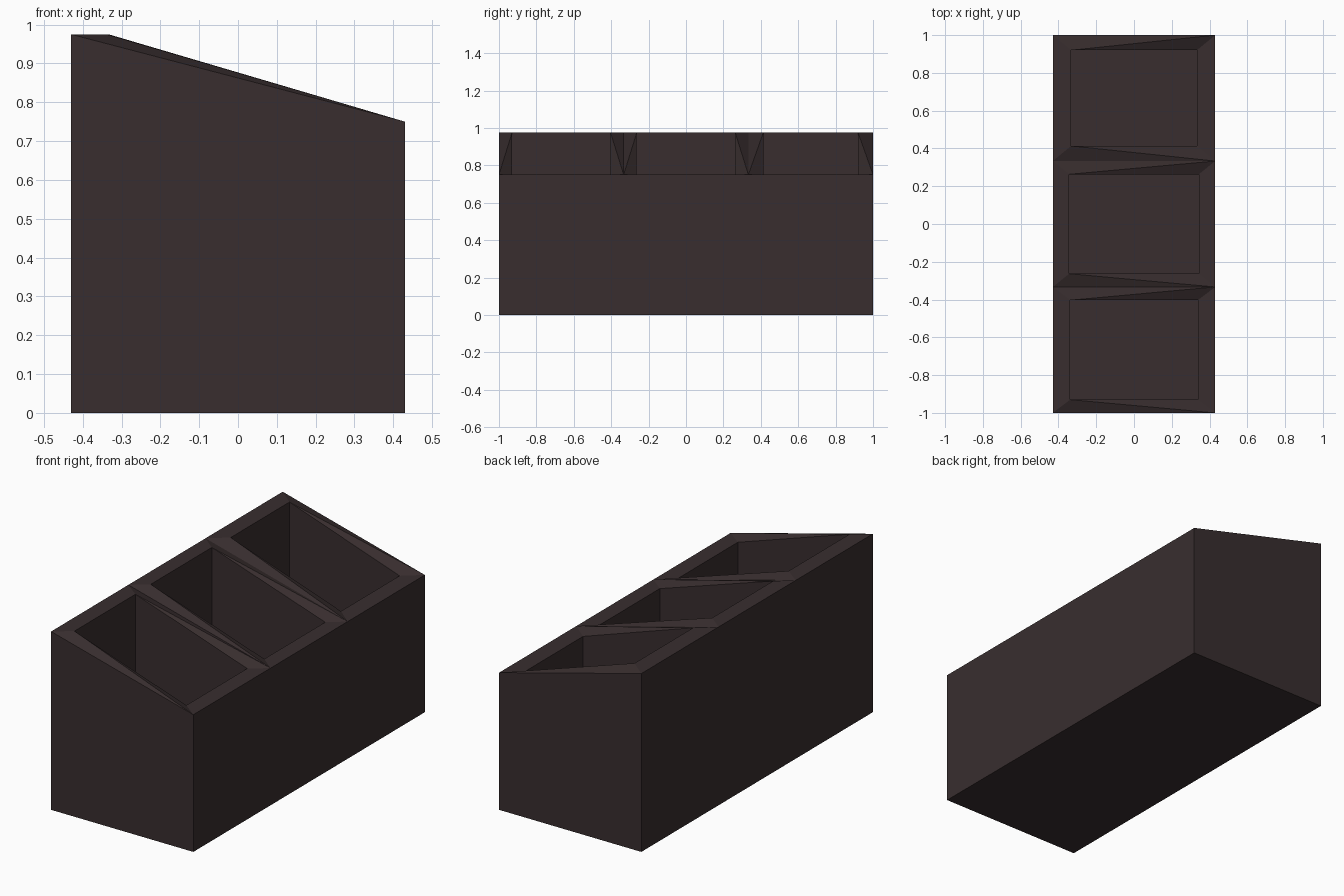
import bpy, bmesh

if "Cube" in bpy.data.objects:
    bpy.data.objects.remove(bpy.data.objects["Cube"])

HALF_W, HIGH, LOW, FLOOR = 0.43, 0.975, 0.75, 0.10

bm = bmesh.new()


def face(*pts):
    bm.faces.new([bm.verts.new(p) for p in pts])


def rect(x0, x1, y0, y1, z_left, z_right):
    # corners: left-front, right-front, right-back, left-back
    return [(x0, y0, z_left), (x1, y0, z_right), (x1, y1, z_right), (x0, y1, z_left)]


# (cell y range, pocket half width, rim thickness in y) for each compartment
cells = [(-1, -1/3, 0.338, 0.07), (-1/3, 1/3, 0.343, 0.07), (1/3, 1, 0.333, 0.08)]

for y0, y1, px, m in cells:
    base = rect(-HALF_W, HALF_W, y0, y1, 0, 0)
    outer = rect(-HALF_W, HALF_W, y0, y1, HIGH, LOW)
    inner = rect(-px, px, y0 + m, y1 - m, HIGH, LOW)
    floor = rect(-px, px, y0 + m, y1 - m, FLOOR, FLOOR)

    # underside and pocket floor
    face(*reversed(base))
    face(*floor)
    # long outer side walls
    face(base[1], base[2], outer[2], outer[1])
    face(base[3], base[0], outer[0], outer[3])
    # flat rims on the high and low sides
    face(outer[3], outer[0], inner[0], inner[3])
    face(outer[1], outer[2], inner[2], inner[1])
    # warped rims front and back, split from the high pocket corner
    face(outer[0], outer[1], inner[0])
    face(outer[1], inner[1], inner[0])
    face(outer[2], outer[3], inner[3])
    face(outer[2], inner[3], inner[2])
    # pocket walls
    for i in range(4):
        j = (i + 1) % 4
        face(inner[i], inner[j], floor[j], floor[i])

# sloped end walls
for y, flip in ((-1, False), (1, True)):
    pts = [(-HALF_W, y, 0), (HALF_W, y, 0), (HALF_W, y, LOW), (-HALF_W, y, HIGH)]
    face(*(reversed(pts) if flip else pts))

bmesh.ops.remove_doubles(bm, verts=bm.verts[:], dist=0.0005)
bmesh.ops.recalc_face_normals(bm, faces=bm.faces[:])

mesh = bpy.data.meshes.new("compartment_box")
bm.to_mesh(mesh)
bm.free()

mat = bpy.data.materials.new("dark brown")
mat.diffuse_color = (0.040, 0.027, 0.028, 1)
mat.use_nodes = True
mat.node_tree.nodes["Principled BSDF"].inputs["Base Color"].default_value = mat.diffuse_color
mesh.materials.append(mat)

box = bpy.data.objects.new("compartment_box", mesh)
bpy.context.collection.objects.link(box)
